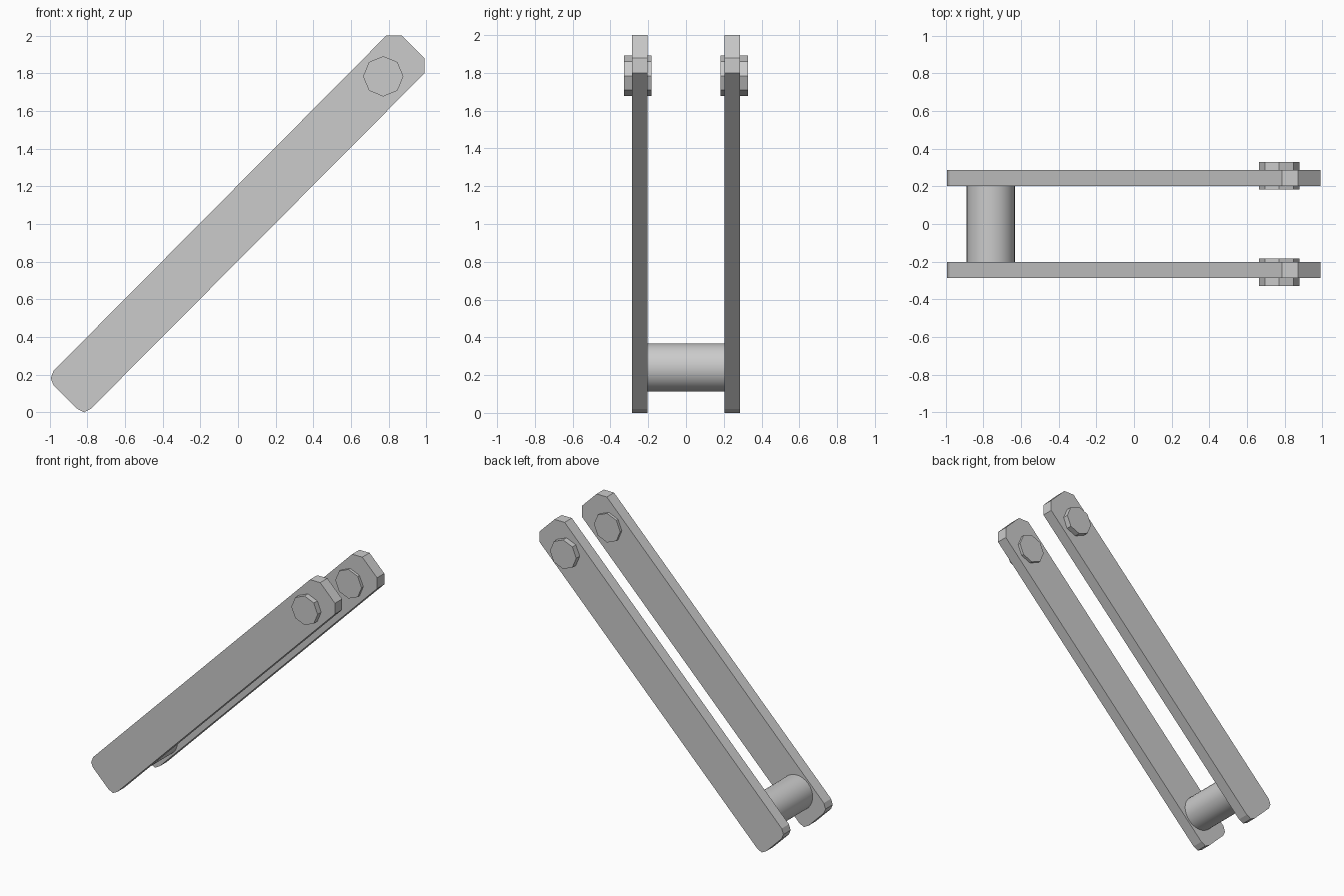
import bpy, bmesh, math

if "Cube" in bpy.data.objects:
    bpy.data.objects.remove(bpy.data.objects["Cube"])

# Side outline of one arm (x, z)
ARM = [(-0.98, 0.22), (-0.994, 0.18), (-0.98, 0.145), (-0.855, 0.02),
       (-0.817, 0.0), (-0.78, 0.02), (0.99, 1.80), (0.99, 1.88),
       (0.87, 2.0), (0.787, 2.0)]


def prism(name, outline, y0, y1, smooth=False):
    """Extrude an (x, z) outline from y0 to y1."""
    bm = bmesh.new()
    base = bm.faces.new([bm.verts.new((x, y0, z)) for x, z in outline])
    ext = bmesh.ops.extrude_face_region(bm, geom=[base])
    verts = [v for v in ext["geom"] if isinstance(v, bmesh.types.BMVert)]
    bmesh.ops.translate(bm, vec=(0, y1 - y0, 0), verts=verts)
    bmesh.ops.recalc_face_normals(bm, faces=bm.faces)
    mesh = bpy.data.meshes.new(name)
    bm.to_mesh(mesh)
    bm.free()
    obj = bpy.data.objects.new(name, mesh)
    bpy.context.collection.objects.link(obj)
    if smooth:
        bpy.ops.object.select_all(action='DESELECT')
        obj.select_set(True)
        bpy.context.view_layer.objects.active = obj
        bpy.ops.object.shade_smooth_by_angle(angle=math.radians(30))
    return obj


def ring(cx, cz, r, n):
    return [(cx + r * math.cos(2 * math.pi * i / n),
             cz + r * math.sin(2 * math.pi * i / n)) for i in range(n)]


# Two slanted arms, each with an octagonal bolt through its upper end
for side, s in (("front", -1), ("back", 1)):
    prism(side + "_arm", ARM, s * 0.203, s * 0.287)
    prism(side + "_bolt", ring(0.771, 1.784, 0.107, 8), s * 0.183, s * 0.328)

# Round spacer joining the lower ends
prism("spacer", ring(-0.761, 0.24, 0.128, 32), -0.203, 0.203, smooth=True)
